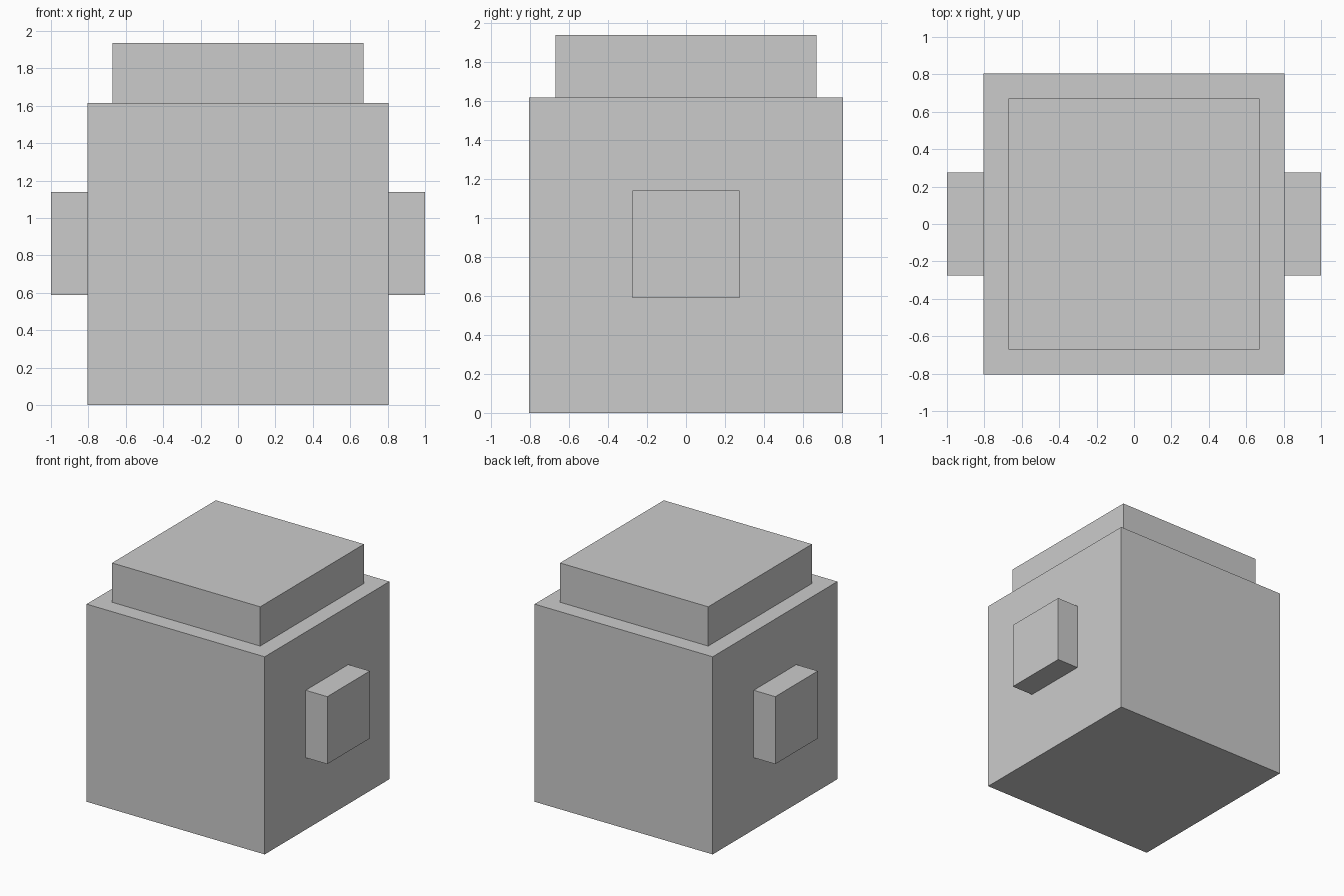
import bpy

if "Cube" in bpy.data.objects:
    bpy.data.objects.remove(bpy.data.objects["Cube"])


def box(name, x, y, z):
    """Box spanning the given (min, max) ranges."""
    size = [b - a for a, b in (x, y, z)]
    centre = [(a + b) / 2 for a, b in (x, y, z)]
    bpy.ops.mesh.primitive_cube_add(size=1, location=centre)
    obj = bpy.context.object
    obj.name = name
    obj.scale = size
    bpy.ops.object.transform_apply(location=True, rotation=False, scale=True)
    return obj


BODY, LID, KNOB = 0.805, 0.67, 0.275   # half widths
BODY_TOP, LID_TOP = 1.615, 1.936

# Main block
box("body", (-BODY, BODY), (-BODY, BODY), (0, BODY_TOP))

# Narrower slab on top
box("lid", (-LID, LID), (-LID, LID), (BODY_TOP, LID_TOP))

# Square side knobs, mirrored left and right
knob = box("side_knobs", (BODY, 1.0), (-KNOB, KNOB), (0.588, 1.139))
mirror = knob.modifiers.new("mirror_x", 'MIRROR')
mirror.use_axis = (True, False, False)
mirror.use_mirror_merge = False
